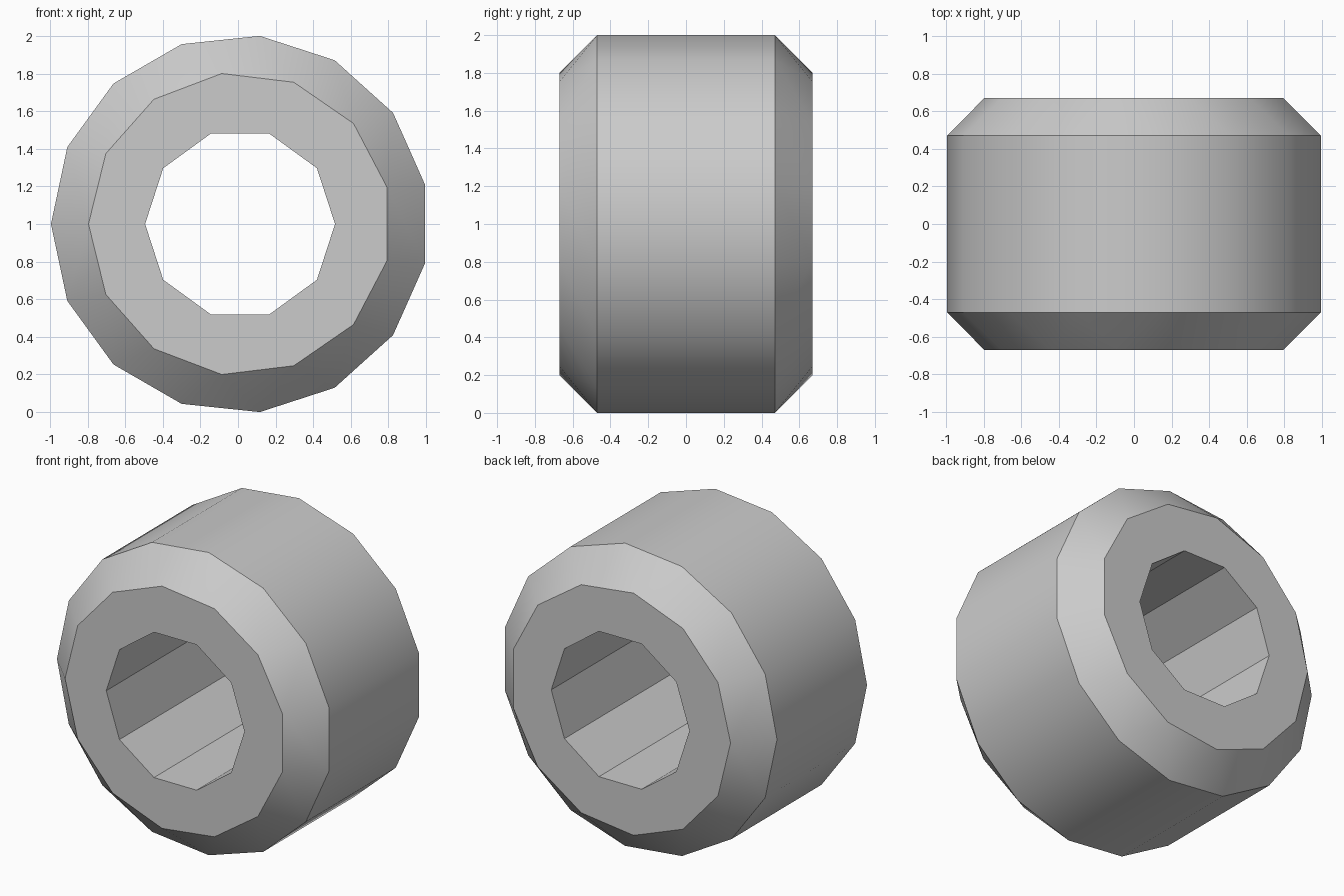
import bpy
import bmesh
from math import pi, sin, cos, radians

cube = bpy.data.objects.get("Cube")
if cube:
    bpy.data.objects.remove(cube)

CENTRE_X, CENTRE_Z = 0.011, 1.0

# One colour for the whole part
grey = bpy.data.materials.new("light grey")
grey.use_nodes = True
colour = (0.6, 0.6, 0.6, 1)
grey.diffuse_color = colour
grey.node_tree.nodes["Principled BSDF"].inputs["Base Color"].default_value = colour


def ring(bm, sides, radius, y):
    """Regular polygon about the y axis, first corner at -x."""
    angles = [pi - 2 * pi * i / sides for i in range(sides)]
    return [bm.verts.new((CENTRE_X + radius * cos(a), y, CENTRE_Z + radius * sin(a)))
            for a in angles]


def bridge(bm, a, b):
    """Join two rings whose side counts may differ."""
    na, nb = len(a), len(b)
    i = j = 0
    while i < na or j < nb:
        # Advance along whichever ring has the earlier edge midpoint
        mid_a, mid_b = (2 * i + 1) * nb, (2 * j + 1) * na
        step_a = i < na and (j >= nb or mid_a <= mid_b)
        step_b = j < nb and (i >= na or mid_b <= mid_a)
        corners = [a[i % na], b[j % nb]]
        if step_b:
            corners.append(b[(j + 1) % nb])
        if step_a:
            corners.append(a[(i + 1) % na])
        bm.faces.new(corners)
        i += step_a
        j += step_b


# Thick sleeve: outer wall, chamfers, end faces and bore
bm = bmesh.new()
profile = [(15, 1.0055, -0.47), (15, 1.0055, 0.47), (13, 0.806, 0.67),
           (10, 0.505, 0.67), (10, 0.505, -0.67), (13, 0.806, -0.67)]
rings = [ring(bm, *section) for section in profile]
for k, current in enumerate(rings):
    bridge(bm, current, rings[(k + 1) % len(rings)])
bmesh.ops.recalc_face_normals(bm, faces=bm.faces)

mesh = bpy.data.meshes.new("sleeve")
bm.to_mesh(mesh)
bm.free()
mesh.materials.append(grey)
sleeve = bpy.data.objects.new("sleeve", mesh)
bpy.context.collection.objects.link(sleeve)

# Smooth outer walls, crisp chamfer and bore edges
bpy.ops.object.select_all(action="DESELECT")
sleeve.select_set(True)
bpy.context.view_layer.objects.active = sleeve
bpy.ops.object.shade_smooth_by_angle(angle=radians(30))
